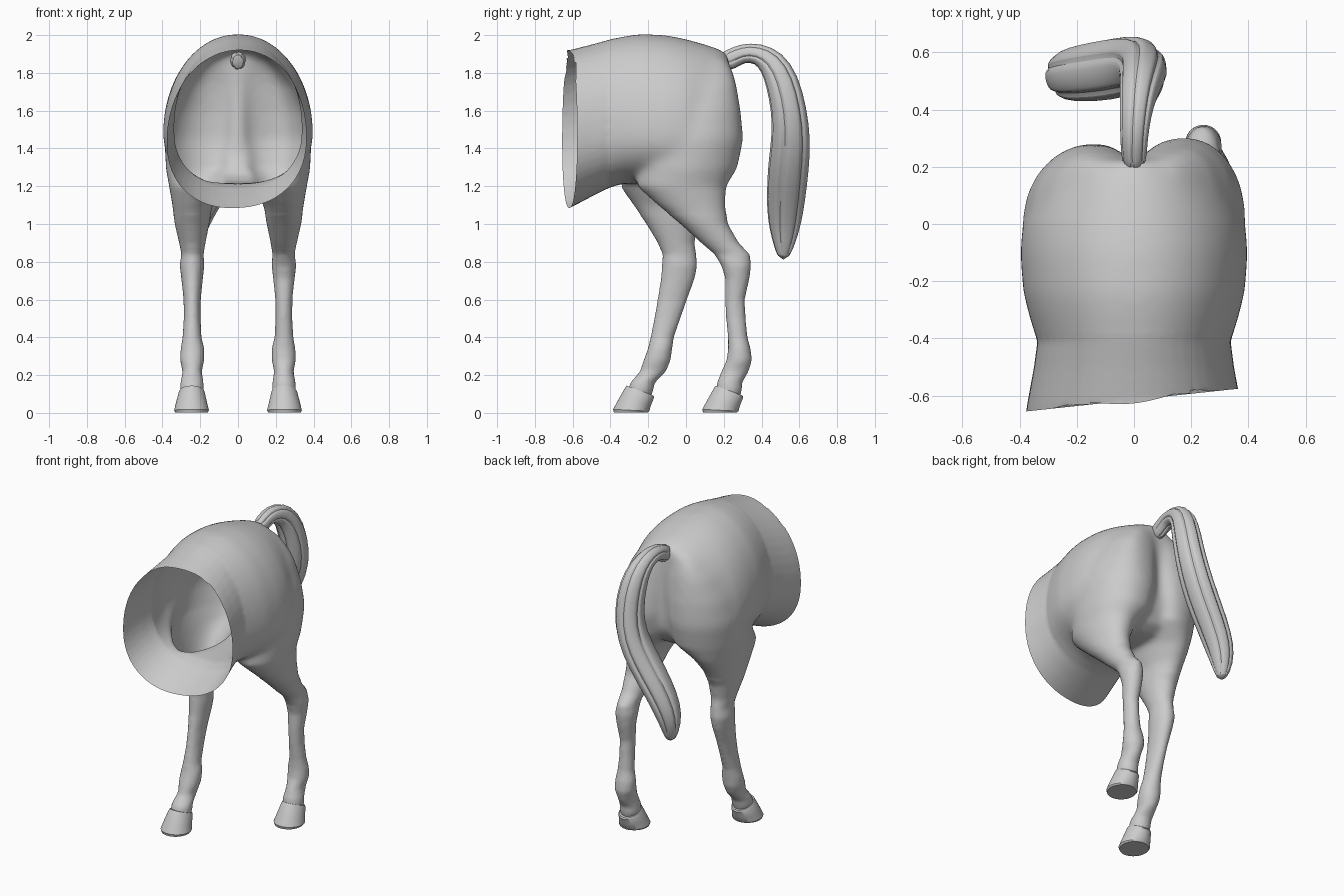
import bpy, bmesh, math
from mathutils import Vector

if "Cube" in bpy.data.objects:
    bpy.data.objects.remove(bpy.data.objects["Cube"])

coat = bpy.data.materials.new("plain_grey")
coat.diffuse_color = (0.6, 0.6, 0.6, 1)
coat.use_nodes = True
coat.node_tree.nodes["Principled BSDF"].inputs["Base Color"].default_value = coat.diffuse_color


def loft(bm, rings):
    """Bridge equal-length rings into a closed solid."""
    loops = [[bm.verts.new(p) for p in r] for r in rings]
    n = len(loops[0])
    for a, b in zip(loops, loops[1:]):
        for i in range(n):
            j = (i + 1) % n
            bm.faces.new((a[i], a[j], b[j], b[i]))
    bm.faces.new(loops[0][::-1])
    bm.faces.new(loops[-1])


def make(name, bm):
    bmesh.ops.recalc_face_normals(bm, faces=bm.faces)
    me = bpy.data.meshes.new(name)
    bm.to_mesh(me)
    bm.free()
    ob = bpy.data.objects.new(name, me)
    bpy.context.collection.objects.link(ob)
    me.materials.append(coat)
    return ob


def shade(ob, angle):
    bpy.ops.object.select_all(action='DESELECT')
    ob.select_set(True)
    bpy.context.view_layer.objects.active = ob
    bpy.ops.object.shade_smooth_by_angle(angle=math.radians(angle))


def angles(n):
    return [2 * math.pi * i / n for i in range(n)]


def power(c, n):
    return math.copysign(abs(c) ** (2 / n), c)


def flat_ring(z, xi, xo, yf, yb, side, tilt=0.0, n_in=2.0, peak=None):
    """Horizontal oval; tilt raises its front, peak moves its deepest point across."""
    cx, cy, ry = peak or (xi + xo) / 2, (yf + yb) / 2, (yb - yf) / 2
    pts = []
    for a in angles(40):
        c, s = math.cos(a), math.sin(a)
        n, rx = (2.0, xo - cx) if c > 0 else (n_in, cx - xi)
        pts.append(Vector((side * (cx + rx * power(c, n)), cy + ry * power(s, n), z - tilt * s)))
    return pts


# Barrel and rump sections: y, half width, bottom, top, height of the widest point
trunk = [(-0.75, .392, 1.03, 1.885, .44), (-0.62, .372, 1.082, 1.92, .44),
         (-0.5, .35, 1.145, 1.95, .42), (-0.41, .338, 1.19, 1.975, .4),
         (-0.34, .362, 1.212, 1.993, .36), (-0.24, .388, 1.215, 2.008, .34),
         (-0.1, .399, 1.215, 2.0, .33), (0, .39, 1.215, 1.98, .33), (.1, .345, 1.225, 1.952, .36),
         (.17, .285, 1.26, 1.93, .4), (.225, .18, 1.36, 1.9, .44)]


def trunk_ring(y, w, lo, hi, m):
    mid = lo + m * (hi - lo)
    pts = []
    for a in angles(48):
        n = 2.05 if a < math.pi else 2.25
        x, h = power(math.cos(a), n) * w, power(math.sin(a), n)
        pts.append(Vector((x, y, mid + h * ((hi - mid) if h > 0 else (mid - lo)))))
    return pts


# Widths of either leg by height: z, inner x, outer x
widths = [(1.88, 0, .16), (1.82, -.02, .225), (1.74, -.03, .29), (1.6, -.025, .358),
          (1.45, -.01, .39), (1.3, .02, .384), (1.2, .08, .365), (1.1, .135, .348),
          (1.0, .152, .335), (.9, .172, .312), (.84, .182, .3), (.78, .178, .309),
          (.71, .186, .3), (.6, .197, .288), (.5, .198, .287), (.4, .193, .294),
          (.34, .178, .304), (.28, .178, .307), (.22, .191, .294), (.16, .182, .305),
          (.125, .18, .308), (.08, .19, .298)]
# Front and back y at the same heights
rear_leg = [(.05, .215), (-.02, .245), (-.1, .267), (-.2, .29), (-.24, .305), (-.27, .274),
            (-.26, .214), (-.15, .209), (-.03, .222), (.08, .28), (.15, .338), (.187, .345),
            (.208, .336), (.207, .311), (.212, .316), (.222, .326), (.223, .342), (.215, .35),
            (.187, .332), (.164, .297), (.16, .297), (.15, .285)]
front_leg = [(.05, .21), (-.02, .235), (-.1, .257), (-.2, .277), (-.26, .284), (-.32, .255),
             (-.35, .19), (-.28, .12), (-.21, .065), (-.15, .045), (-.124, .054), (-.127, .06),
             (-.133, .046), (-.151, .006), (-.168, -.029), (-.188, -.064), (-.202, -.073),
             (-.224, -.081), (-.244, -.105), (-.295, -.165), (-.305, -.172), (-.31, -.185)]

# Solid trunk and legs, fused into one skin
bm = bmesh.new()
loft(bm, [trunk_ring(*t) for t in trunk])
for side, depth, peak in ((1, rear_leg, .185), (-1, front_leg, .14)):
    loft(bm, [flat_ring(*w, *d, side, 0, 2.6, min(peak, w[2] * .6)) if w[0] > 1.25 else
              flat_ring(*w, *d, side) for w, d in zip(widths, depth)])
hide = make("hindquarters", bm)
rem = hide.modifiers.new("fuse", 'REMESH')
rem.mode, rem.voxel_size = 'VOXEL', 0.0125
smo = hide.modifiers.new("soften", 'SMOOTH')
smo.factor, smo.iterations = 0.5, 5
dg = bpy.context.evaluated_depsgraph_get()
fused = bpy.data.meshes.new_from_object(hide.evaluated_get(dg))
hide.modifiers.clear()
hide.data = fused

# Blend the rump and thighs more softly than the lower legs
bm = bmesh.new()
bm.from_mesh(fused)
for limit, count in ((1.3, 18), (1.05, 10)):
    soft = [v for v in bm.verts if v.co.z > limit and v.co.y > -.38]
    for _ in range(count):
        bmesh.ops.smooth_vert(bm, verts=soft, factor=0.5,
                              use_axis_x=True, use_axis_y=True, use_axis_z=True)

# Slanted cut that leaves the trunk hollow and open at the front
bmesh.ops.bisect_plane(bm, geom=bm.verts[:] + bm.edges[:] + bm.faces[:],
                       plane_co=(0, -.615, 1.5), plane_no=(.107, -1, 0), clear_outer=True)
# Slightly uneven hem along the top of the cut
for v in bm.verts:
    if v.is_boundary and v.co.z > 1.75:
        v.co.y -= .012 * math.cos(14 * v.co.x) * min(1, (v.co.z - 1.75) / .1)
bm.to_mesh(fused)
bm.free()
if not fused.materials:
    fused.materials.append(coat)
shade(hide, 60)

# Hooves: sloping wall under a tilted coronet
for name, side, y in (("rear_hoof", 1, 0), ("front_hoof", -1, -.472)):
    bm = bmesh.new()
    loft(bm, [flat_ring(0.003, .16, .332, .09 + y, .27 + y, side),
              flat_ring(.014, .154, .338, .086 + y, .277 + y, side, .005),
              flat_ring(.06, .165, .327, .117 + y, .288 + y, side, .016),
              flat_ring(.108, .176, .314, .15 + y, .303 + y, side, .026),
              flat_ring(.118, .181, .308, .158 + y, .299 + y, side, .026)])
    shade(make(name, bm), 35)

# Tail path: x, y, z, half width across, half depth
tail = [(0, .19, 1.855, .035, .05), (0, .24, 1.872, .045, .055), (0, .3, 1.906, .048, .05),
        (.005, .38, 1.905, .055, .056), (.015, .455, 1.86, .065, .076),
        (.03, .51, 1.76, .08, .09), (.035, .547, 1.6, .086, .094), (.005, .557, 1.45, .087, .104),
        (-.07, .542, 1.3, .09, .11), (-.165, .53, 1.15, .088, .104),
        (-.23, .522, 1.02, .083, .092), (-.252, .52, .92, .066, .066),
        (-.25, .515, .81, .026, .03)]
rings = []
for i, (x, y, z, w, d) in enumerate(tail):
    p, q = tail[max(i - 1, 0)], tail[min(i + 1, len(tail) - 1)]
    t = (Vector(q[:3]) - Vector(p[:3])).normalized()
    u = (Vector((1, 0, 0)) - t * t.x).normalized()
    v = t.cross(u)
    ring = []
    for k, a in enumerate(angles(40)):
        groove = 0.84 if k in (2, 9, 14, 22, 29, 35) else 1.0     # strands of hair
        ring.append(Vector((x, y, z)) + (u * w * math.cos(a) + v * d * math.sin(a)) * groove)
    rings.append(ring)
bm = bmesh.new()
loft(bm, rings)
tail_ob = make("tail", bm)
sub = tail_ob.modifiers.new("smooth", 'SUBSURF')
sub.levels = sub.render_levels = 1
shade(tail_ob, 40)
